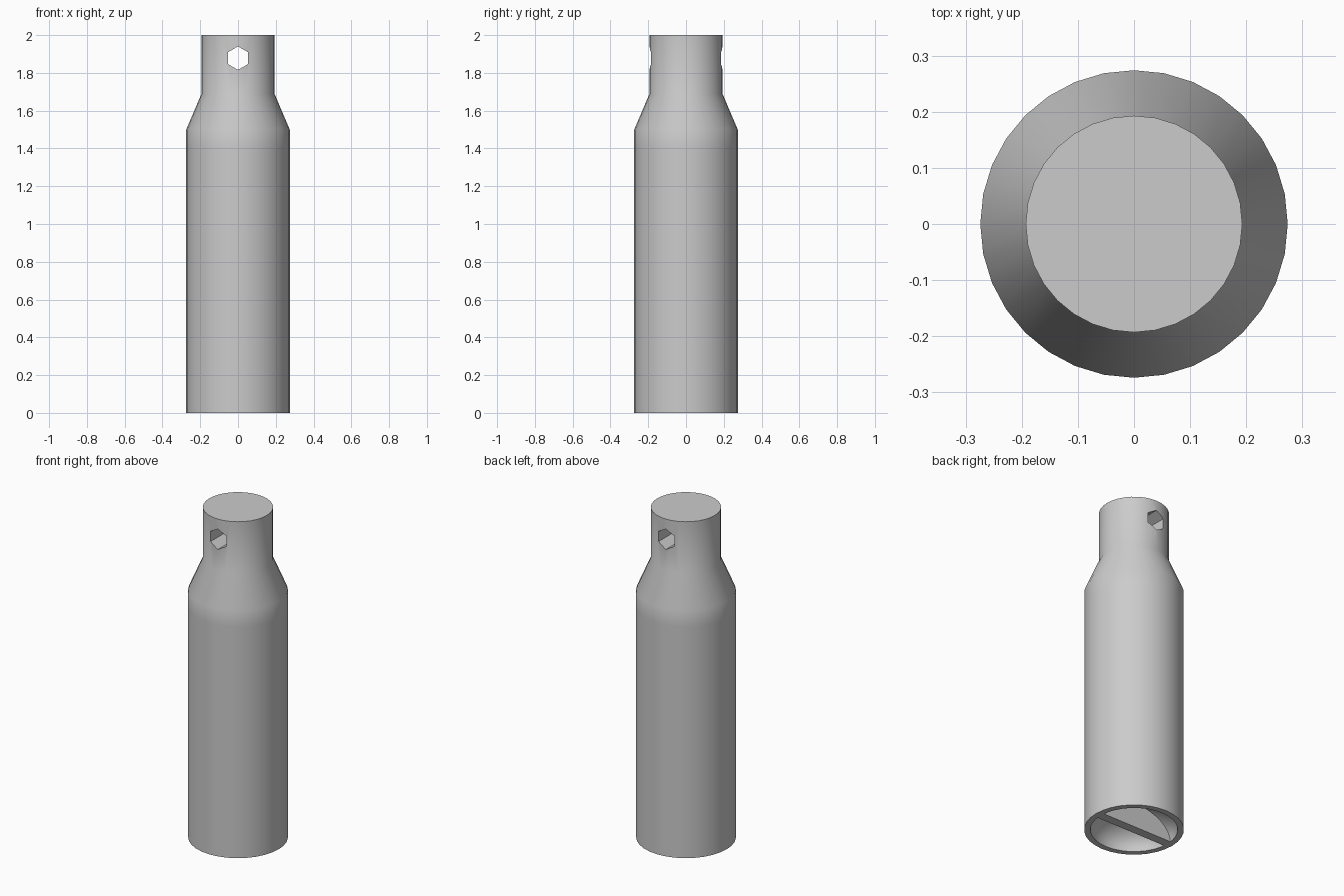
import bpy
import bmesh
from math import pi, sin, cos, radians
from mathutils import Matrix, Vector

default = bpy.data.objects.get("Cube")
if default:
    bpy.data.objects.remove(default, do_unlink=True)

# Single grey material
grey = bpy.data.materials.new("plain_grey")
grey.use_nodes = True
grey.diffuse_color = (0.6, 0.6, 0.6, 1)
grey.node_tree.nodes["Principled BSDF"].inputs["Base Color"].default_value = (0.6, 0.6, 0.6, 1)


def finish(name, bm):
    bmesh.ops.recalc_face_normals(bm, faces=bm.faces)
    mesh = bpy.data.meshes.new(name)
    bm.to_mesh(mesh)
    bm.free()
    mesh.materials.append(grey)
    obj = bpy.data.objects.new(name, mesh)
    bpy.context.collection.objects.link(obj)
    return obj


def make_active(obj):
    bpy.ops.object.select_all(action="DESELECT")
    obj.select_set(True)
    bpy.context.view_layer.objects.active = obj


def lathe(name, profile, sides):
    bm = bmesh.new()
    verts = [bm.verts.new((r, 0, z)) for r, z in profile]
    edges = [bm.edges.new(pair) for pair in zip(verts, verts[1:])]
    bmesh.ops.spin(bm, geom=verts + edges, cent=(0, 0, 0), axis=(0, 0, 1),
                   angle=2 * pi, steps=sides)
    bmesh.ops.remove_doubles(bm, verts=bm.verts, dist=0.0005)
    return finish(name, bm)


# Body: neck, sloped shoulder, long barrel and a shallow domed recess below
neck, barrel, recess, depth = 0.193, 0.274, 0.24, 0.15
profile = [(0, 2), (neck, 2), (neck, 1.69), (barrel, 1.5), (barrel, 1.4), (barrel, 0)]
steps = 8
for i in range(steps + 1):
    a = pi / 2 * i / steps
    profile.append((recess * cos(a), depth * sin(a)))
body = lathe("body", profile, 32)

# Six-sided cross hole through the neck
bm = bmesh.new()
bmesh.ops.create_cone(bm, cap_ends=True, segments=6, radius1=0.062, radius2=0.062, depth=1,
                      matrix=Matrix.Translation((0, 0, 1.878)) @ Matrix.Rotation(pi / 2, 4, "X"))
cutter = finish("hole_cutter", bm)
cutter.hide_render = True
make_active(body)
cut = body.modifiers.new("cross_hole", "BOOLEAN")
cut.operation = "DIFFERENCE"
cut.solver = "EXACT"
cut.object = cutter
bpy.ops.object.modifier_apply(modifier=cut.name)
bpy.data.objects.remove(cutter, do_unlink=True)
bpy.ops.object.shade_smooth_by_angle(angle=radians(35))

# Flat bar across the recess, flush with the base
bm = bmesh.new()
bmesh.ops.create_cube(bm, size=1)
bmesh.ops.scale(bm, vec=Vector((2 * recess, 0.055, depth + 0.01)), verts=bm.verts)
bmesh.ops.translate(bm, vec=Vector((0, 0, (depth + 0.01) / 2)), verts=bm.verts)
finish("base_bar", bm)
